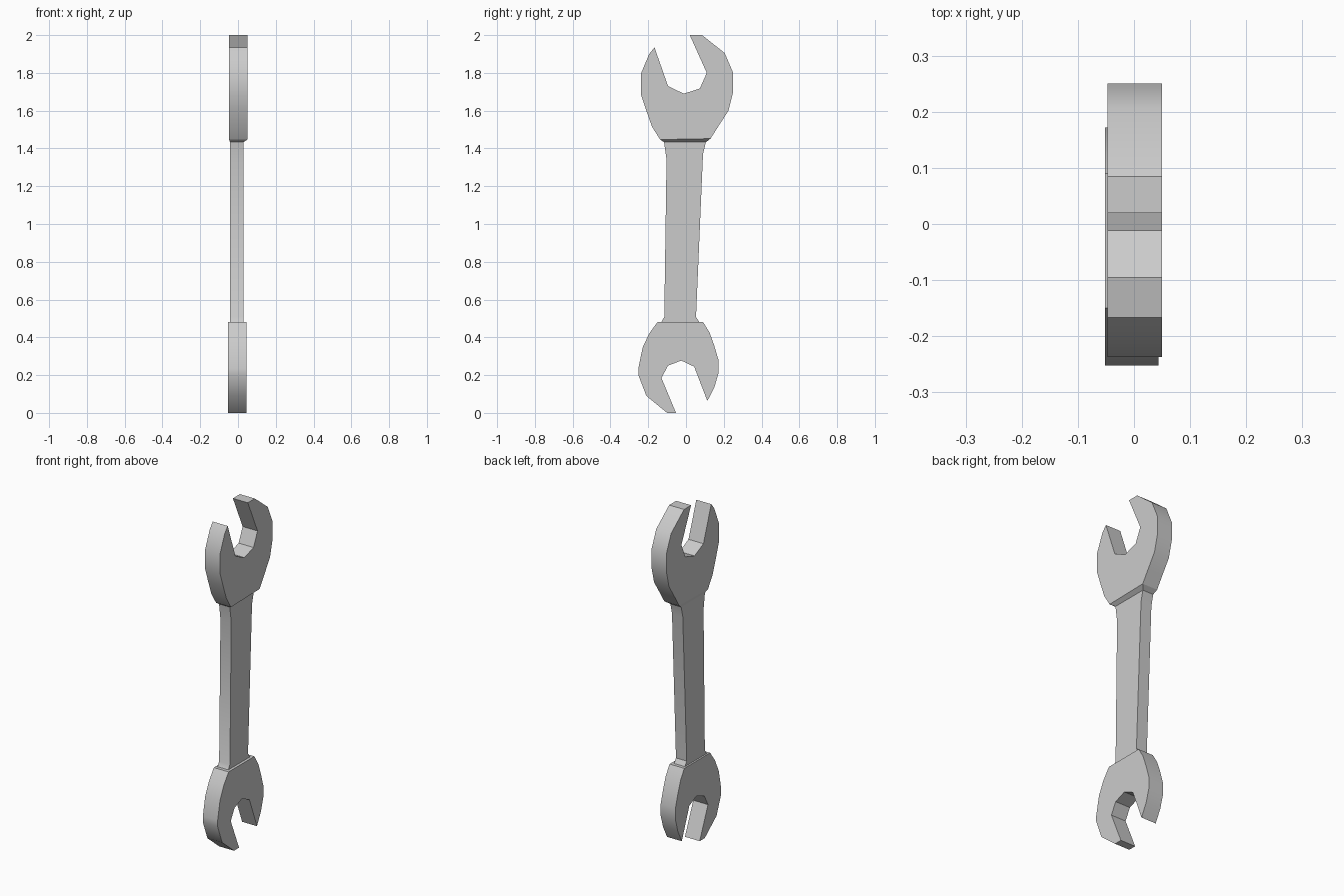
import bpy, bmesh, math

if "Cube" in bpy.data.objects:
    bpy.data.objects.remove(bpy.data.objects["Cube"])


def loft(name, rings):
    """Closed solid from rings of matching points, capped at both ends."""
    bm = bmesh.new()
    loops = [[bm.verts.new(p) for p in ring] for ring in rings]
    n = len(loops[0])
    for a, b in zip(loops, loops[1:]):
        for i in range(n):
            j = (i + 1) % n
            bm.faces.new((a[i], a[j], b[j], b[i]))
    bm.faces.new(loops[0])
    bm.faces.new(loops[-1])
    bmesh.ops.recalc_face_normals(bm, faces=bm.faces)
    mesh = bpy.data.meshes.new(name)
    bm.to_mesh(mesh)
    bm.free()
    obj = bpy.data.objects.new(name, mesh)
    bpy.context.collection.objects.link(obj)
    bpy.ops.object.select_all(action='DESELECT')
    obj.select_set(True)
    bpy.context.view_layer.objects.active = obj
    bpy.ops.object.shade_smooth_by_angle(angle=math.radians(32))
    return obj


def plate(name, outline, x0, x1):
    """Extrude a (y, z) outline between two x positions."""
    return loft(name, [[(x, y, z) for y, z in outline] for x in (x0, x1)])


def rect(x0, x1, y0, y1, z0, z1):
    """Cross-section ring whose z may differ at its two y ends."""
    return [(x0, y0, z0), (x1, y0, z0), (x1, y1, z1), (x0, y1, z1)]


# Large open jaw
plate("large_jaw", [
    (0.02, 2.0), (0.085, 2.0), (0.205, 1.905), (0.25, 1.80), (0.25, 1.70),
    (0.225, 1.60), (0.17, 1.515), (0.13, 1.452), (-0.137, 1.447),
    (-0.18, 1.515), (-0.21, 1.60), (-0.237, 1.68), (-0.237, 1.80),
    (-0.195, 1.90), (-0.167, 1.935), (-0.095, 1.73), (-0.012, 1.69),
    (0.073, 1.717), (0.11, 1.80)], -0.047, 0.05)

# Sloped collar under the large jaw
loft("jaw_collar", [
    rect(-0.047, 0.05, -0.137, 0.13, 1.447, 1.452),
    rect(-0.042, 0.028, -0.116, 0.105, 1.433, 1.433)])

# Tapered handle, flared at both ends
loft("handle", [
    rect(-0.042, 0.028, y0, y1, z0, z1) for y0, y1, z0, z1 in (
        (-0.13, 0.07, 0.482, 0.482), (-0.115, 0.053, 0.508, 0.508),
        (-0.103, 0.09, 1.34, 1.37), (-0.116, 0.105, 1.433, 1.433))])

# Small open jaw
plate("small_jaw", [
    (0.09, 0.482), (0.125, 0.425), (0.15, 0.355), (0.172, 0.28),
    (0.172, 0.21), (0.15, 0.135), (0.113, 0.063), (0.043, 0.245),
    (-0.025, 0.277), (-0.095, 0.25), (-0.13, 0.185), (-0.053, 0.0),
    (-0.10, 0.0), (-0.21, 0.09), (-0.252, 0.20), (-0.252, 0.235),
    (-0.23, 0.345), (-0.195, 0.42), (-0.15, 0.482)], -0.052, 0.044)
